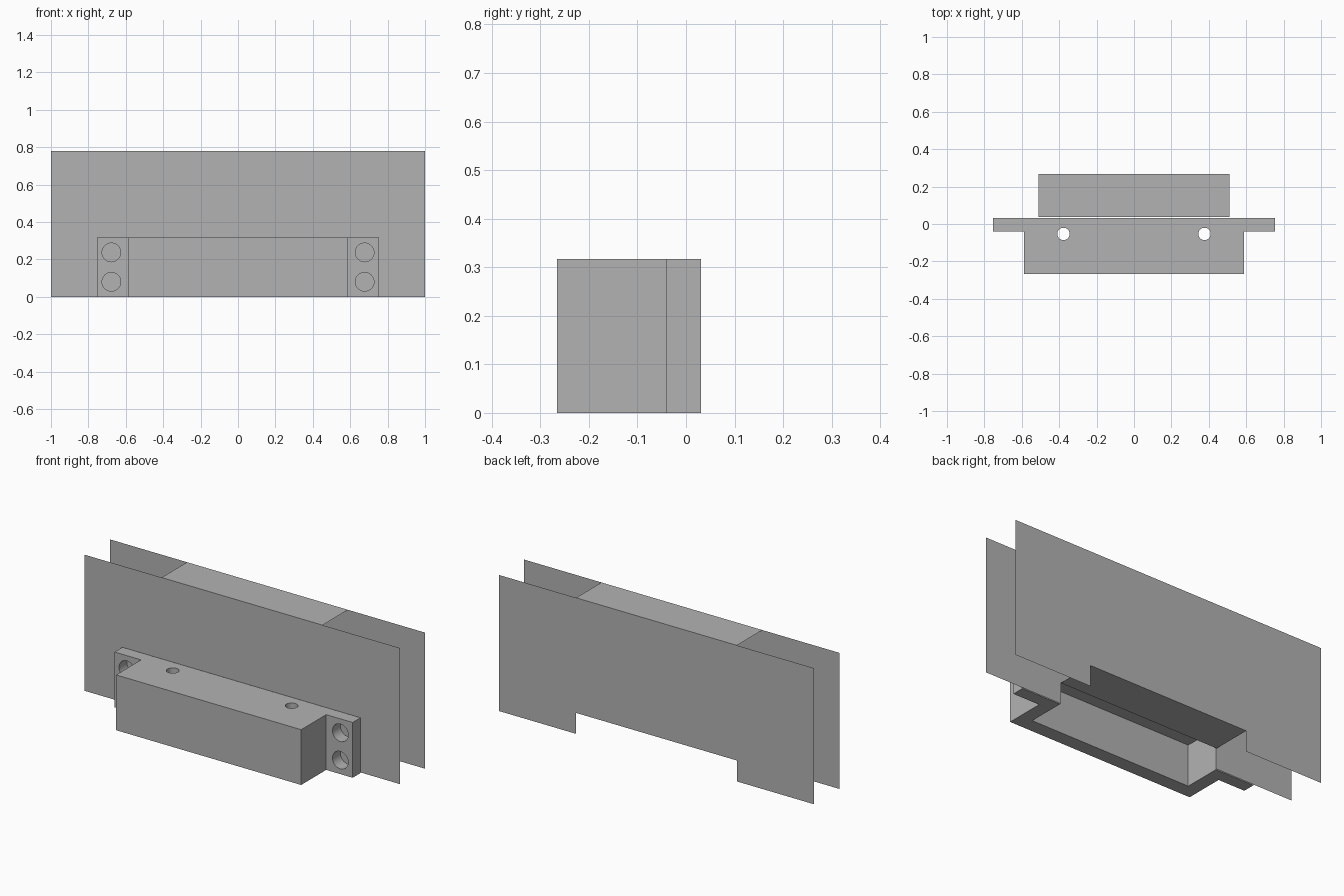
import bpy, bmesh
from mathutils import Vector

default = bpy.data.objects.get("Cube")
if default:
    bpy.data.objects.remove(default, do_unlink=True)

grey = bpy.data.materials.new("plain grey")
grey.use_nodes = True
colour = (0.45, 0.45, 0.45, 1)
grey.diffuse_color = colour
grey.node_tree.nodes["Principled BSDF"].inputs["Base Color"].default_value = colour


def make_object(name, bm):
    mesh = bpy.data.meshes.new(name)
    bm.to_mesh(mesh)
    bm.free()
    mesh.materials.append(grey)
    obj = bpy.data.objects.new(name, mesh)
    bpy.context.collection.objects.link(obj)
    return obj


def add_face(bm, points):
    return bm.faces.new([bm.verts.new(p) for p in points])


def mirrored(half):
    """Close a half outline (x >= 0) with its mirror image."""
    return half + [(-x, v) for x, v in reversed(half)]


def prism(name, outline, z0, z1):
    bm = bmesh.new()
    base = add_face(bm, [(x, y, z0) for x, y in outline])
    top = bmesh.ops.extrude_face_region(bm, geom=[base])["geom"]
    moved = [v for v in top if isinstance(v, bmesh.types.BMVert)]
    bmesh.ops.translate(bm, verts=moved, vec=(0, 0, z1 - z0))
    bmesh.ops.recalc_face_normals(bm, faces=bm.faces)
    return make_object(name, bm)


def drill(name, centre, radius, depth, axis):
    bm = bmesh.new()
    bmesh.ops.create_cone(bm, cap_ends=True, segments=32, radius1=radius,
                          radius2=radius, depth=depth)
    turn = Vector((0, 0, 1)).rotation_difference(Vector(axis)).to_matrix()
    bmesh.ops.rotate(bm, verts=bm.verts, matrix=turn)
    bmesh.ops.translate(bm, verts=bm.verts, vec=centre)
    return make_object(name, bm)


def cut(target, cutter):
    cutter.hide_render = True
    mod = target.modifiers.new(cutter.name, "BOOLEAN")
    mod.operation = "DIFFERENCE"
    mod.solver = "EXACT"
    mod.object = cutter
    bpy.context.view_layer.objects.active = target
    bpy.ops.object.modifier_apply(modifier=mod.name)
    bpy.data.objects.remove(cutter, do_unlink=True)


# Mounting bracket: body with a thin ear at each end
height, back, inner = 0.317, 0.031, 0.51
ear_front, body_front = -0.04, -0.266
bracket = prism("mounting_bracket", mirrored([
    (0.587, body_front), (0.587, ear_front),
    (0.755, ear_front), (0.755, back)]), 0, height)

# Cavity open at the bottom and the back
cut(bracket, prism("cavity_cutter", mirrored([(inner, -0.185), (inner, 0.2)]),
                   -0.1, 0.237))

# Screw holes through the ears and the roof
for side in (-1, 1):
    for z in (0.08, 0.237):
        cut(bracket, drill("ear_hole_cutter", (side * 0.677, 0, z), 0.05, 0.3, (0, 1, 0)))
    cut(bracket, drill("roof_hole_cutter", (side * 0.377, -0.053, 0.3), 0.033, 0.2, (0, 0, 1)))

# Thin panels, each with a notch in the lower edge
panel_top, notch, near, far = 0.78, 0.12, 0.037, 0.267
outline = mirrored([(inner, notch), (inner, 0), (1, 0), (1, panel_top)])
for name, y in (("front_panel", near), ("back_panel", far)):
    bm = bmesh.new()
    face = add_face(bm, [(x, y, z) for x, z in outline])
    face.normal_update()
    if (face.normal.y > 0) != (y == far):
        face.normal_flip()
    make_object(name, bm)

# Sheets joining the panels at the top and above the notch
for name, z in (("top_sheet", panel_top), ("lower_sheet", notch)):
    bm = bmesh.new()
    face = add_face(bm, [(x, y, z) for x, y in mirrored([(inner, near), (inner, far)])])
    face.normal_update()
    if (face.normal.z > 0) != (z == panel_top):
        face.normal_flip()
    make_object(name, bm)
